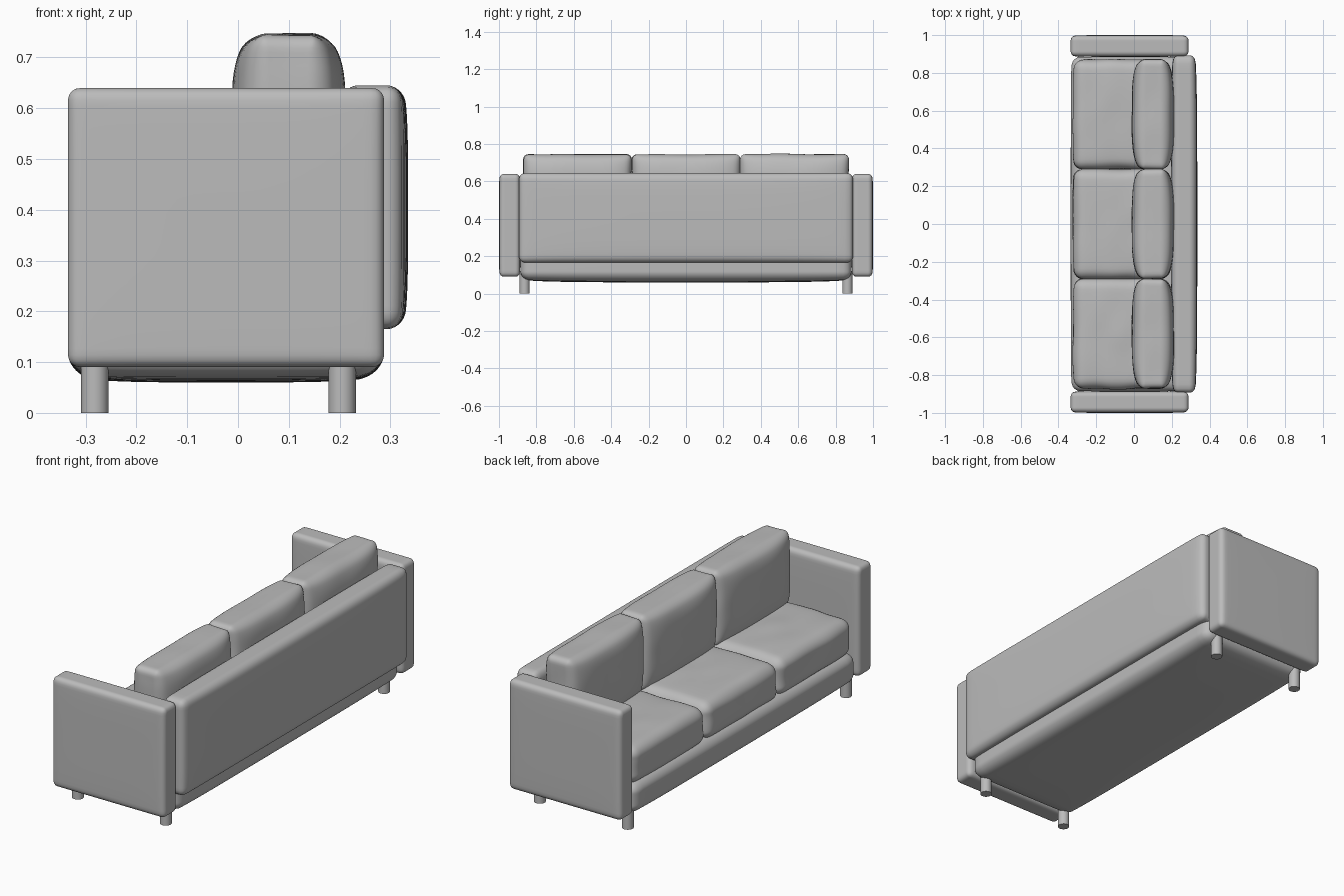
import bpy, bmesh, math
from mathutils import Vector, noise

if "Cube" in bpy.data.objects:
    bpy.data.objects.remove(bpy.data.objects["Cube"])

fabric = bpy.data.materials.new("grey fabric")
fabric.diffuse_color = (0.5, 0.5, 0.5, 1)
fabric.use_nodes = True
fabric.node_tree.nodes["Principled BSDF"].inputs["Base Color"].default_value = fabric.diffuse_color


def finish(bm, name):
    me = bpy.data.meshes.new(name)
    bm.to_mesh(me)
    bm.free()
    me.materials.append(fabric)
    for p in me.polygons:
        p.use_smooth = True
    ob = bpy.data.objects.new(name, me)
    bpy.context.collection.objects.link(ob)
    return ob


def cushion(name, lo, hi, r, puff=(0, 0, 0), wrinkle=0.0, power=4):
    """Rounded box between two corners; puff thins each axis towards its rim."""
    lo, hi = Vector(lo), Vector(hi)
    centre, half = (lo + hi) / 2, (hi - lo) / 2
    bm = bmesh.new()
    bmesh.ops.create_cube(bm, size=2)
    bmesh.ops.subdivide_edges(bm, edges=bm.edges[:], cuts=29, use_grid_fill=True)
    for v in bm.verts:
        # denser rows near the edges, then round the corners
        u = [math.sin(max(-1, min(1, c)) * math.pi / 2) for c in v.co]
        p = Vector([u[i] * half[i] for i in range(3)])
        q = Vector([max(r - half[i], min(half[i] - r, p[i])) for i in range(3)])
        p = q + (p - q).normalized() * r
        n = [max(-1, min(1, p[i] / half[i])) for i in range(3)]
        for i in range(3):
            b, c = n[(i + 1) % 3], n[(i + 2) % 3]
            f = math.sqrt(max(0, (1 - abs(b) ** power) * (1 - abs(c) ** power)))
            p[i] *= 1 - puff[i] * (1 - f)
        w = centre + p
        if wrinkle:
            w += p.normalized() * wrinkle * noise.noise(Vector((w.x * 9, w.y * 5, w.z * 9)))
        v.co = w
    return finish(bm, name)


# Base and back panel
cushion("base", (-0.335, -0.885, 0.06), (0.288, 0.885, 0.235), 0.05, (0.02, 0, 0.2))
cushion("back_panel", (0.195, -0.893, 0.165), (0.335, 0.893, 0.645), 0.035, (0.2, 0, 0))

# Arms
for side, s in (("left", -1), ("right", 1)):
    a, b = sorted((s * 0.885, s * 1.0))
    cushion(side + "_arm", (-0.335, a, 0.09), (0.288, b, 0.64), 0.025, (0, 0.08, 0))

# Three seat cushions and three back cushions
for i in range(3):
    y = (i - 1) * 0.58
    cushion(f"seat_cushion_{i + 1}", (-0.322, y - 0.291, 0.2), (0.19, y + 0.291, 0.405),
            0.05, (0.02, 0, 0.18), 0.008)
    cushion(f"back_cushion_{i + 1}", (-0.012, y - 0.29, 0.37), (0.212, y + 0.29, 0.745),
            0.03, (0.5, 0, 0), 0.005, 3.5)

# Round legs
for fx, x in (("front", -0.282), ("back", 0.205)):
    for fy, y in (("left", -0.863), ("right", 0.863)):
        bm = bmesh.new()
        bmesh.ops.create_cone(bm, cap_ends=True, segments=32, radius1=0.027, radius2=0.027, depth=0.12)
        bmesh.ops.translate(bm, verts=bm.verts[:], vec=(x, y, 0.06))
        leg = finish(bm, f"{fx}_{fy}_leg")
        bpy.ops.object.select_all(action='DESELECT')
        leg.select_set(True)
        bpy.context.view_layer.objects.active = leg
        bpy.ops.object.shade_smooth_by_angle()
